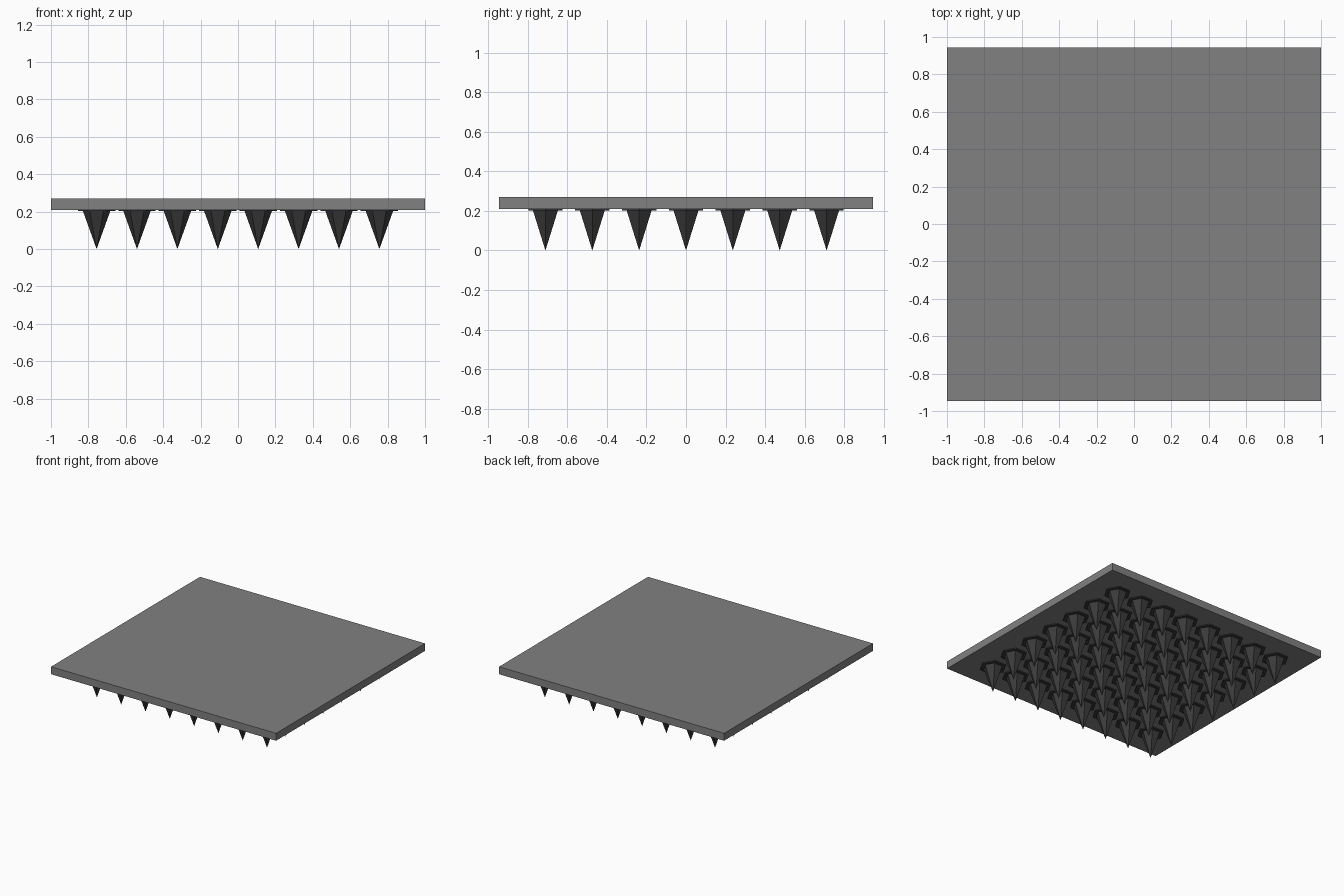
import bpy
import math

cube = bpy.data.objects.get("Cube")
if cube:
    bpy.data.objects.remove(cube, do_unlink=True)


def material(name, value):
    m = bpy.data.materials.new(name)
    m.use_nodes = True
    color = (value, value, value, 1)
    m.diffuse_color = color
    m.node_tree.nodes["Principled BSDF"].inputs["Base Color"].default_value = color
    return m


plate_grey = material("plate_grey", 0.22)
spike_grey = material("dark_spike_grey", 0.045)

PLATE_BOTTOM, PLATE_TOP = 0.21, 0.27
COLLAR = 0.007

# Flat plate
bpy.ops.mesh.primitive_cube_add(size=1, location=(0, 0, (PLATE_BOTTOM + PLATE_TOP) / 2))
plate = bpy.context.object
plate.name = "plate"
plate.scale = (2, 1.89, PLATE_TOP - PLATE_BOTTOM)
bpy.ops.object.transform_apply(location=False, rotation=False, scale=True)
plate.data.materials.append(plate_grey)


def hexagon(name, bottom, top, r_bottom, r_top):
    """Six-sided cone or prism with corners pointing along x."""
    bpy.ops.mesh.primitive_cone_add(
        vertices=6, radius1=r_bottom, radius2=r_top, depth=top - bottom,
        location=(0, 0, (bottom + top) / 2), rotation=(0, 0, math.radians(30)))
    ob = bpy.context.object
    ob.name = name
    bpy.ops.object.transform_apply(location=True, rotation=True, scale=True)
    ob.data.materials.append(spike_grey)
    return ob


# One downward spike with its thin collar, copied in a grid
spike = hexagon("spike", 0, PLATE_BOTTOM - COLLAR, 0, 0.073)
collar = hexagon("collar", PLATE_BOTTOM - COLLAR, PLATE_BOTTOM, 0.1, 0.1)
columns, rows = 8, 7
step_x, step_y = 0.216, 0.237
for part in (spike, collar):
    for i in range(columns):
        for j in range(rows):
            copy = part if i == j == 0 else part.copy()
            copy.name = f"{part.name.split('_')[0]}_{i + 1}_{j + 1}"
            copy.location.x = (i - (columns - 1) / 2) * step_x
            copy.location.y = (j - (rows - 1) / 2) * step_y
            if copy is not part:
                bpy.context.collection.objects.link(copy)
